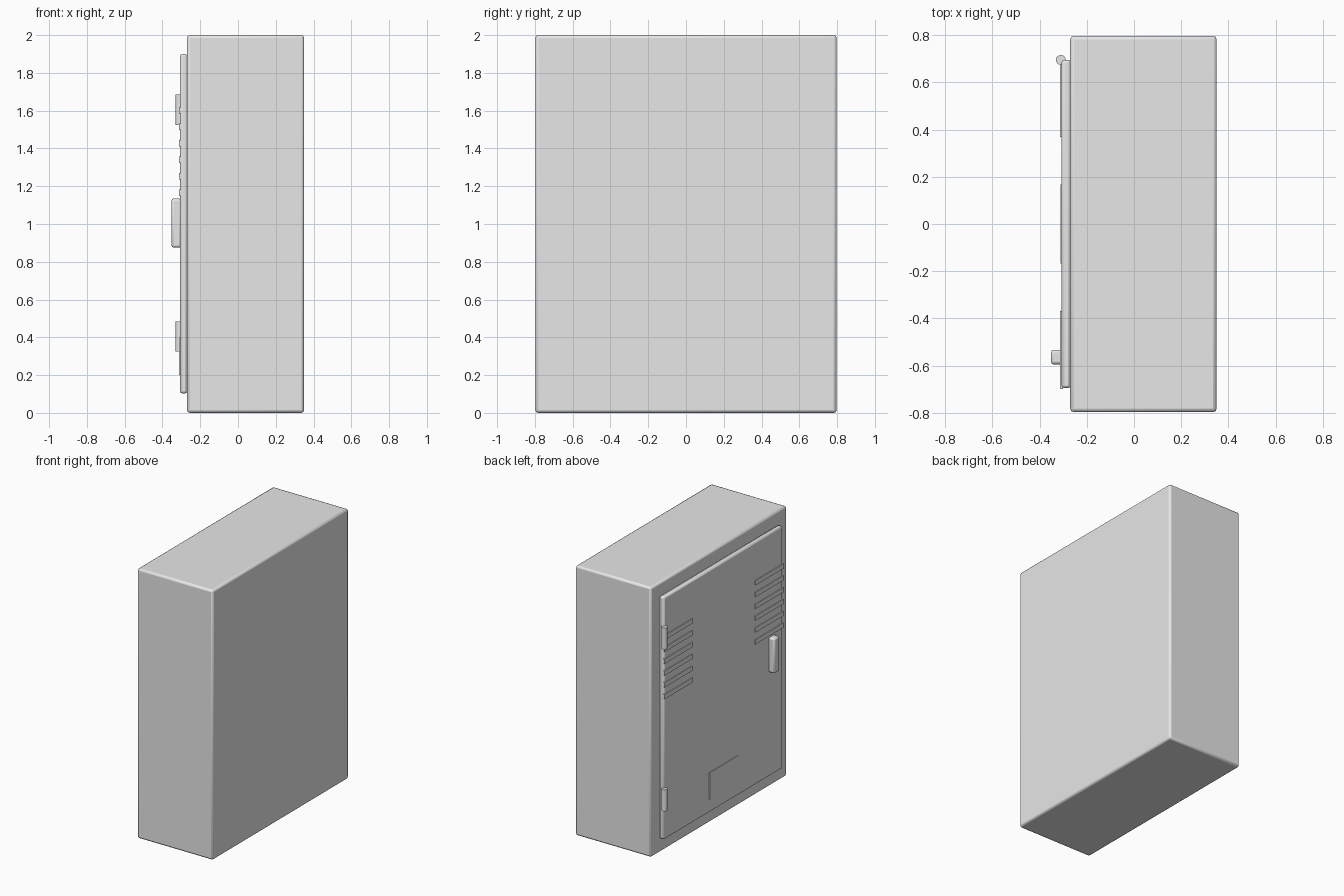
import bpy
import math

if "Cube" in bpy.data.objects:
    bpy.data.objects.remove(bpy.data.objects["Cube"])

grey = bpy.data.materials.new("light_grey_metal")
grey.diffuse_color = (0.8, 0.8, 0.8, 1)
grey.use_nodes = True
grey.node_tree.nodes["Principled BSDF"].inputs["Base Color"].default_value = grey.diffuse_color


def finish(ob, name, bevel, segments):
    """Name, colour, bevel and shade a part."""
    ob.name = name
    ob.data.materials.append(grey)
    if bevel:
        mod = ob.modifiers.new("rounded_edges", 'BEVEL')
        mod.width = bevel
        mod.segments = segments
        mod.limit_method = 'ANGLE'
    bpy.ops.object.shade_smooth_by_angle(angle=math.radians(30))
    return ob


def box(name, x, y, z, bevel=0.0, segments=2):
    """Box from (min, max) ranges on each axis."""
    bpy.ops.mesh.primitive_cube_add(
        size=1, location=[(a + b) / 2 for a, b in (x, y, z)])
    ob = bpy.context.object
    ob.scale = [b - a for a, b in (x, y, z)]
    bpy.ops.object.transform_apply(location=False, rotation=False, scale=True)
    return finish(ob, name, bevel, segments)


# Cabinet body
box("cabinet_body", (-0.27, 0.35), (-0.797, 0.797), (0, 2), 0.015, 2)

# Door panel on the -x side
box("door", (-0.307, -0.268), (-0.695, 0.695), (0.103, 1.9), 0.012, 2)

# Two columns of raised ventilation slats
for side, yc in (("hinge_side", 0.533), ("handle_side", -0.533)):
    for i in range(6):
        z = 1.165 + 0.0875 * i
        box(f"vent_slat_{side}_{i + 1}", (-0.313, -0.30),
            (yc - 0.165, yc + 0.165), (z - 0.017, z + 0.017))

# Blank label plate low on the door
box("label_plate", (-0.312, -0.30), (-0.167, 0.167), (0.2, 0.4))

# Handle
box("handle", (-0.352, -0.30), (-0.595, -0.533), (0.875, 1.135), 0.012, 2)

# Hinge barrels
for name, z in (("lower_hinge", 0.405), ("upper_hinge", 1.605)):
    bpy.ops.mesh.primitive_cylinder_add(
        vertices=16, radius=0.021, depth=0.16, location=(-0.31, 0.695, z))
    finish(bpy.context.object, name, 0, 1)
